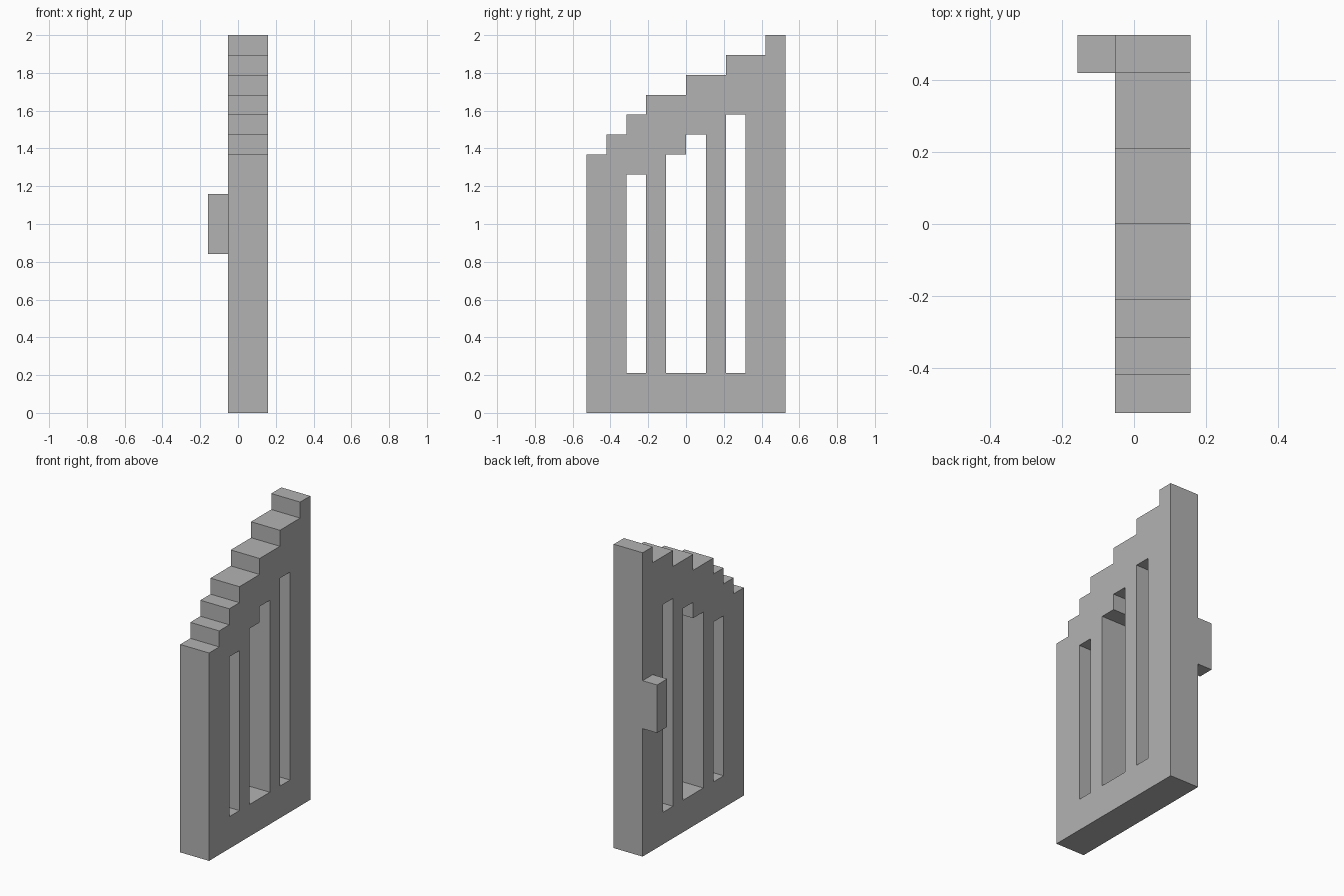
import bpy
import bmesh

cube = bpy.data.objects.get("Cube")
if cube:
    bpy.data.objects.remove(cube, do_unlink=True)

U = 2 / 19            # one block unit: the gate is 19 units tall
X0, X1 = -0.5, 1.5    # panel thickness in units

grey = bpy.data.materials.new("plain_grey")
grey.use_nodes = True
grey.diffuse_color = (0.45, 0.45, 0.45, 1)
grey.node_tree.nodes["Principled BSDF"].inputs["Base Color"].default_value = grey.diffuse_color


def prism(name, outline, x0, x1):
    """Extrude a (y, z) outline along x, all in block units."""
    bm = bmesh.new()
    face = bm.faces.new([bm.verts.new((x0 * U, y * U, z * U)) for y, z in outline])
    side = bmesh.ops.extrude_face_region(bm, geom=[face])["geom"]
    moved = [v for v in side if isinstance(v, bmesh.types.BMVert)]
    bmesh.ops.translate(bm, verts=moved, vec=((x1 - x0) * U, 0, 0))
    bmesh.ops.recalc_face_normals(bm, faces=bm.faces)
    mesh = bpy.data.meshes.new(name)
    bm.to_mesh(mesh)
    bm.free()
    mesh.materials.append(grey)
    obj = bpy.data.objects.new(name, mesh)
    bpy.context.collection.objects.link(obj)
    return obj


def stepped_outline(bottom, steps):
    """Outline with a flat bottom and a stepped top from (y0, y1, top) steps."""
    points = [(steps[-1][1], bottom), (steps[0][0], bottom)]
    for y0, y1, top in steps:
        points += [(y0, top), (y1, top)]
    return points


# Gate leaf with a rising stepped top
edges = [-5, -4, -3, -2, 0, 2, 4, 5]
steps = [(a, b, 13 + i) for i, (a, b) in enumerate(zip(edges, edges[1:]))]
panel = prism("gate_panel", stepped_outline(0, steps), X0, X1)

# Three tall slots cut right through the leaf
slots = [
    [(-3, -2, 12)],
    [(-1, 0, 13), (0, 1, 14)],
    [(2, 3, 15)],
]
bpy.context.view_layer.objects.active = panel
for slot in slots:
    cutter = prism("slot_cutter", stepped_outline(2, slot), X0 - 1, X1 + 1)
    cutter.hide_render = True
    cut = panel.modifiers.new("slot", "BOOLEAN")
    cut.operation = "DIFFERENCE"
    cut.solver = "EXACT"
    cut.object = cutter
    bpy.ops.object.modifier_apply(modifier=cut.name)
    bpy.data.objects.remove(cutter, do_unlink=True)

# Handle block on the tall edge
prism("handle", stepped_outline(8, [(4, 5, 11)]), X0 - 1, X0)
